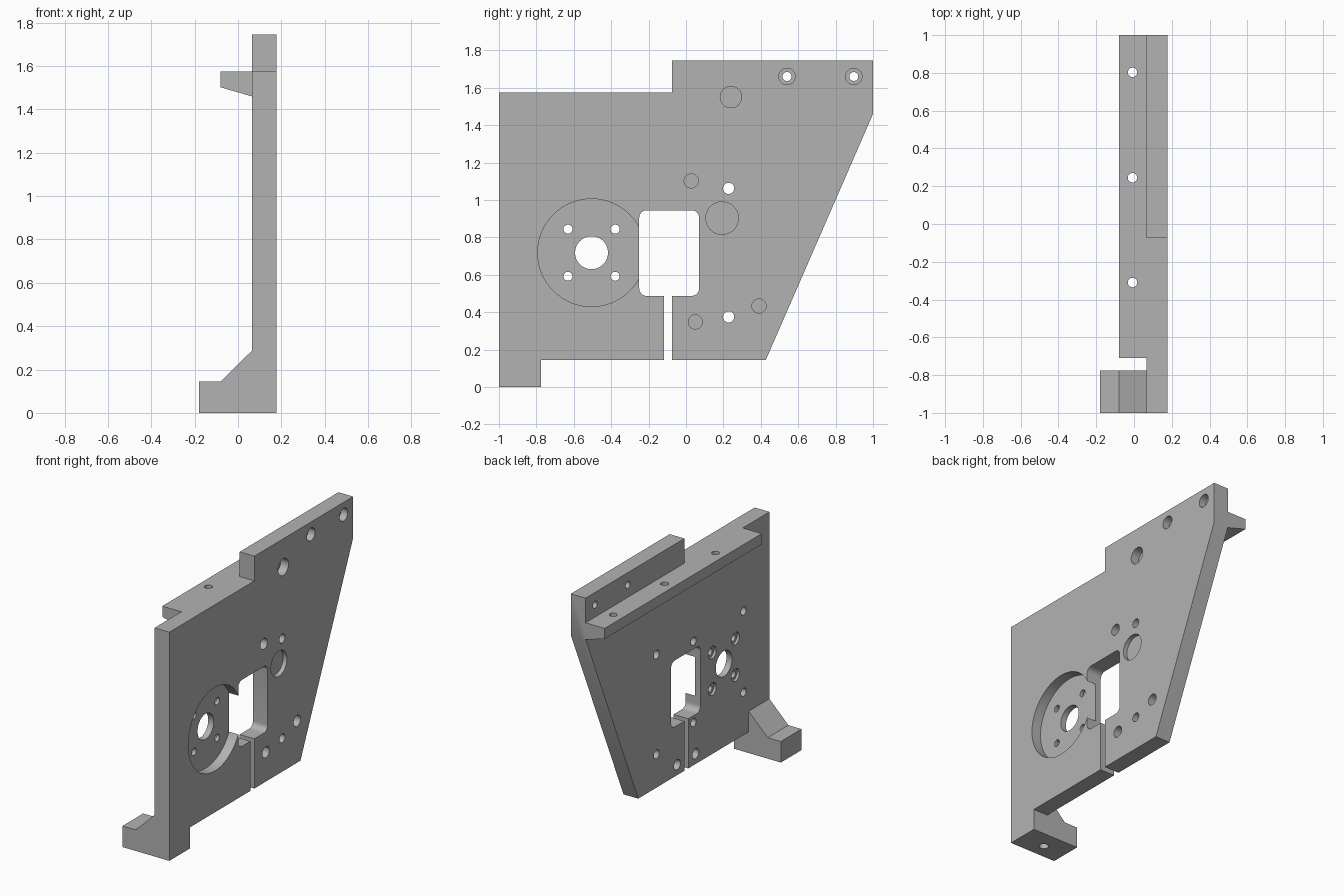
import bpy, bmesh
from math import cos, sin, pi

if "Cube" in bpy.data.objects:
    bpy.data.objects.remove(bpy.data.objects["Cube"])

grey = bpy.data.materials.new("machined grey")
grey.diffuse_color = (0.45, 0.45, 0.45, 1)
grey.use_nodes = True
grey.node_tree.nodes["Principled BSDF"].inputs["Base Color"].default_value = grey.diffuse_color

# Plan coordinates (u, v) along each extrusion axis
PLACE = {'X': lambda u, v, t: (t, u, v),
         'Y': lambda u, v, t: (u, t, v),
         'Z': lambda u, v, t: (u, v, t)}


def prism(name, points, axis, a, b):
    """Extrude a closed profile along an axis from a to b."""
    bm = bmesh.new()
    ends = [[bm.verts.new(PLACE[axis](u, v, t)) for u, v in points] for t in (a, b)]
    n = len(points)
    bm.faces.new(ends[0][::-1])
    bm.faces.new(ends[1])
    for i in range(n):
        j = (i + 1) % n
        bm.faces.new((ends[0][i], ends[0][j], ends[1][j], ends[1][i]))
    bmesh.ops.recalc_face_normals(bm, faces=bm.faces)
    mesh = bpy.data.meshes.new(name)
    bm.to_mesh(mesh)
    bm.free()
    mesh.materials.append(grey)
    obj = bpy.data.objects.new(name, mesh)
    bpy.context.collection.objects.link(obj)
    return obj


def circle(u, v, r):
    n = 64 if r > 0.07 else 32
    return [(u + r * cos(2 * pi * i / n), v + r * sin(2 * pi * i / n)) for i in range(n)]


def rounded_rect(u0, u1, v0, v1, r):
    pts = []
    corners = [(u1 - r, v1 - r), (u0 + r, v1 - r), (u0 + r, v0 + r), (u1 - r, v0 + r)]
    for k, (u, v) in enumerate(corners):
        for i in range(9):
            a = pi / 2 * (k + i / 8)
            pts.append((u + r * cos(a), v + r * sin(a)))
    return pts


def combine(target, tool, operation):
    mod = target.modifiers.new("combine", 'BOOLEAN')
    mod.operation = operation
    mod.solver = 'EXACT'
    mod.object = tool
    bpy.context.view_layer.objects.active = target
    bpy.ops.object.modifier_apply(modifier=mod.name)
    bpy.data.objects.remove(tool, do_unlink=True)


BACK, FRONT = 0.065, 0.177   # plate faces along x
OUT0, OUT1 = BACK - 0.02, FRONT + 0.02

# Main plate outline with the slot at the bottom edge
plate = prism("mounting_plate", [
    (-1, 0), (-0.775, 0), (-0.775, 0.145), (-0.118, 0.145), (-0.118, 0.52),
    (-0.075, 0.52), (-0.075, 0.145), (0.427, 0.145), (1, 1.46), (1, 1.745),
    (-0.075, 1.745), (-0.075, 1.575), (-1, 1.575)], 'X', BACK, FRONT)

# Ledge along the top and foot at the bottom corner
ledge = prism("top_ledge", [(0.1, 1.575), (-0.08, 1.575), (-0.08, 1.502),
                            (BACK, 1.46), (0.1, 1.46)], 'Y', -0.71, 1)
combine(plate, ledge, 'UNION')
foot = prism("foot", [(0.1, 0), (-0.18, 0), (-0.18, 0.145), (-0.08, 0.145),
                      (BACK, 0.288), (0.1, 0.288)], 'Y', -1, -0.775)
combine(plate, foot, 'UNION')

# Window
combine(plate, prism("window", rounded_rect(-0.25, 0.07, 0.487, 0.945, 0.04),
                     'X', OUT0, OUT1), 'DIFFERENCE')


def bore(u, v, r, a=OUT0, b=OUT1, axis='X'):
    combine(plate, prism("bore", circle(u, v, r), axis, a, b), 'DIFFERENCE')


# Round recess with centre hole and four counterbored screw holes
CY, CZ = -0.505, 0.718
bore(CY, CZ, 0.288, FRONT - 0.07)
bore(CY, CZ, 0.088)
for sy in (-1, 1):
    for sz in (-1, 1):
        y, z = CY + sy * 0.126, CZ + sz * 0.126
        bore(y, z, 0.024)
        bore(y, z, 0.043, OUT0, BACK + 0.018)

# Plain through holes
for z in (0.375, 1.062):
    bore(0.228, z, 0.03)

# Counterbored holes in the top strip
for y in (0.54, 0.897):
    bore(y, 1.66, 0.024)
    bore(y, 1.66, 0.044, FRONT - 0.05)

# Blind holes on the right face
for y, z, r, depth in [(0.24, 1.55, 0.057, 0.06), (0.028, 1.102, 0.038, 0.07),
                       (0.193, 0.903, 0.087, 0.03), (0.05, 0.348, 0.038, 0.07),
                       (0.39, 0.433, 0.038, 0.07)]:
    bore(y, z, r, FRONT - depth)

# Blind holes on the left face
for y, z, r in [(-0.72, 1.0, 0.028), (-0.72, 0.44, 0.028), (-0.175, 1.0, 0.028),
                (-0.175, 0.44, 0.028), (0.003, 0.217, 0.035), (-0.197, 0.217, 0.035)]:
    bore(y, z, r, OUT0, BACK + 0.06 if z < 0.3 else BACK + 0.038)

# Vertical holes through the ledge and up into the foot
for y in (-0.31, 0.245, 0.803):
    bore(-0.008, y, 0.025, 1.4, 1.6, 'Z')
bore(-0.01, -0.9, 0.03, -0.02, 0.11, 'Z')

# Smooth bores, sharp edges
plate.select_set(True)
bpy.context.view_layer.objects.active = plate
bpy.ops.object.shade_smooth_by_angle(angle=0.5)
